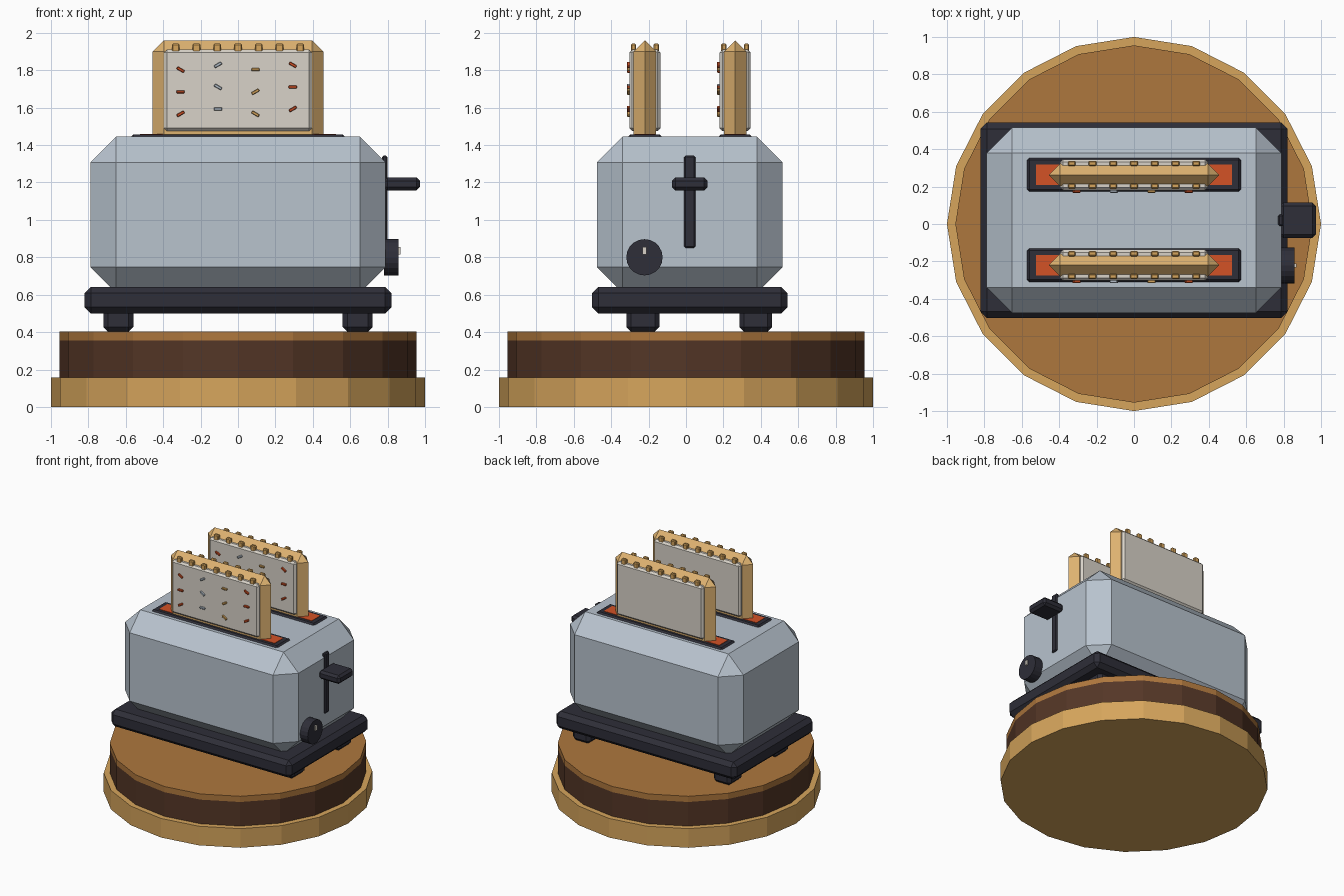
import bpy, bmesh, math
from mathutils import Matrix, Vector

if "Cube" in bpy.data.objects:
    bpy.data.objects.remove(bpy.data.objects["Cube"])


def material(name, rgb):
    lin = [(c / 255 / 12.92) if c < 10 else ((c / 255 + 0.055) / 1.055) ** 2.4 for c in rgb]
    m = bpy.data.materials.new(name)
    m.diffuse_color = (*lin, 1)
    m.use_nodes = True
    m.node_tree.nodes["Principled BSDF"].inputs["Base Color"].default_value = m.diffuse_color
    return m


TAN = material("tan wood", (214, 165, 92))
DARK_WOOD = material("dark wood", (84, 54, 38))
MID_WOOD = material("brown wood", (174, 119, 61))
STEEL = material("pale steel", (184, 195, 206))
BLACK = material("charcoal plastic", (46, 46, 56))
GLOW = material("glowing orange", (212, 82, 38))
CRUST = material("golden crust", (222, 178, 112))
CRUMB = material("cream crumb", (216, 210, 200))


def finish(bm, name, mat):
    bmesh.ops.recalc_face_normals(bm, faces=bm.faces)
    me = bpy.data.meshes.new(name)
    bm.to_mesh(me)
    bm.free()
    me.materials.append(mat)
    ob = bpy.data.objects.new(name, me)
    bpy.context.collection.objects.link(ob)
    return ob


def box(name, mat, x, y, z, bevel=0.0, tilt=0.0):
    """Chamfered box from (min, max) ranges, tilted about y."""
    lo = Vector((x[0], y[0], z[0]))
    hi = Vector((x[1], y[1], z[1]))
    h = (hi - lo) / 2
    b = min(bevel, *h)
    bm = bmesh.new()
    points = set()
    for sx in (-1, 1):
        for sy in (-1, 1):
            for sz in (-1, 1):
                for k in range(3):
                    p = [h[i] - (0 if i == k else b) for i in range(3)]
                    points.add(tuple(round(s * v, 5) + 0.0 for s, v in zip((sx, sy, sz), p)))
    for p in sorted(points):
        bm.verts.new(p)
    bmesh.ops.convex_hull(bm, input=bm.verts)
    bmesh.ops.dissolve_limit(bm, angle_limit=0.02, verts=bm.verts, edges=bm.edges)
    bm.transform(Matrix.Translation((lo + hi) / 2) @ Matrix.Rotation(tilt, 4, 'Y'))
    return finish(bm, name, mat)


def prism(name, mat, radius, z0, z1, sides, matrix=Matrix()):
    bm = bmesh.new()
    rings = [[bm.verts.new((radius * math.cos(2 * math.pi * i / sides),
                            radius * math.sin(2 * math.pi * i / sides), z))
              for i in range(sides)] for z in (z0, z1)]
    bm.faces.new(rings[0][::-1])
    bm.faces.new(rings[1])
    for i in range(sides):
        j = (i + 1) % sides
        bm.faces.new((rings[0][i], rings[0][j], rings[1][j], rings[1][i]))
    bm.transform(matrix)
    return finish(bm, name, mat)


# Round wooden stand
prism("stand_rim", TAN, 1.0, 0, 0.157, 20)
prism("stand_band", DARK_WOOD, 0.955, 0.157, 0.355, 20)
prism("stand_top", MID_WOOD, 0.955, 0.355, 0.402, 20)

# Feet, base plate and body
for sx in (-1, 1):
    for y in (-0.23, 0.373):
        box("foot", BLACK, (sx * 0.64 - 0.08, sx * 0.64 + 0.08), (y - 0.088, y + 0.088),
            (0.402, 0.56), 0.025)
box("base_plate", BLACK, (-0.82, 0.82), (-0.502, 0.542), (0.5, 0.642), 0.033)
box("body", STEEL, (-0.788, 0.788), (-0.476, 0.516), (0.61, 1.445), 0.137)

# Slots with toast
TILTS = (math.radians(30), math.radians(-30), 0)
SPRINKLES = (GLOW, STEEL, TAN, GLOW)
for side, yc in (("front", -0.22), ("back", 0.263)):
    box(side + "_slot_frame", BLACK, (-0.575, 0.575), (yc - 0.094, yc + 0.094), (1.40, 1.457), 0.016)
    box(side + "_slot_glow", GLOW, (-0.525, 0.525), (yc - 0.055, yc + 0.055), (1.44, 1.46))
    box(side + "_toast_crust", CRUST, (-0.456, 0.456), (yc - 0.06, yc + 0.06), (1.36, 1.96), 0.06)
    box(side + "_toast_crumb", CRUMB, (-0.395, 0.395), (yc - 0.083, yc + 0.083), (1.475, 1.91), 0.015)
    # crust nubs along both top edges
    for i in range(7):
        x = -0.333 + 0.111 * i
        for s in (-1, 1):
            y = yc + s * 0.061
            box(side + "_crust_nub", TAN, (x - 0.021, x + 0.021), (y - 0.014, y + 0.014),
                (1.897, 1.942), 0.006)
    # sprinkles on the front face
    for r in range(3):
        for c in range(4):
            x = -0.307 + 0.2 * c
            z = 1.803 - 0.118 * r + 0.026 * (c % 2)
            box(side + "_sprinkle", SPRINKLES[c], (x - 0.022, x + 0.022), (yc - 0.096, yc - 0.08),
                (z - 0.008, z + 0.008), 0.003, TILTS[(c - r) % 3])

# Lever and dial on the right side
box("lever_track", BLACK, (0.77, 0.8), (-0.01, 0.05), (0.85, 1.343), 0.008)
box("lever_handle", BLACK, (0.78, 0.972), (-0.075, 0.115), (1.157, 1.227), 0.018)
prism("dial", BLACK, 0.097, 0.78, 0.857, 20,
      Matrix.Translation((0, -0.222, 0.8)) @ Matrix.Rotation(math.pi / 2, 4, 'Y'))
box("dial_pointer", CRUMB, (0.85, 0.869), (-0.232, -0.212), (0.815, 0.855))
